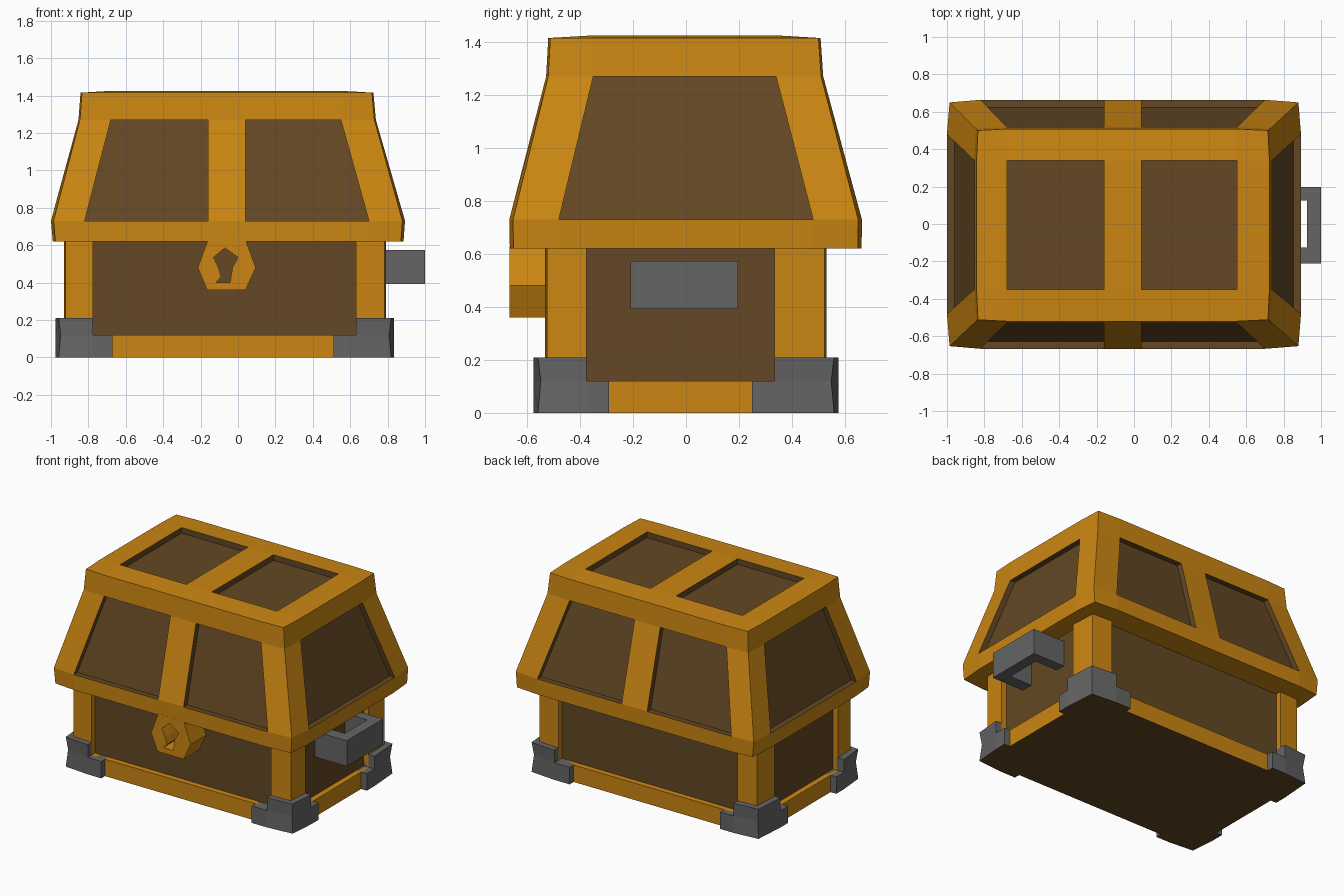
import bpy, bmesh

if "Cube" in bpy.data.objects:
    bpy.data.objects.remove(bpy.data.objects["Cube"])


def material(name, rgb):
    m = bpy.data.materials.new(name)
    m.diffuse_color = (*rgb, 1)
    m.use_nodes = True
    m.node_tree.nodes["Principled BSDF"].inputs["Base Color"].default_value = m.diffuse_color
    return m


GOLD = material("golden_wood", (0.60, 0.24, 0.006))
BROWN = material("dark_wood", (0.125, 0.064, 0.017))
IRON = material("iron", (0.13, 0.13, 0.13))


def finish(bm, name, *mats):
    bmesh.ops.recalc_face_normals(bm, faces=bm.faces[:])
    me = bpy.data.meshes.new(name)
    bm.to_mesh(me)
    bm.free()
    for m in mats:
        me.materials.append(m)
    ob = bpy.data.objects.new(name, me)
    bpy.context.collection.objects.link(ob)
    return ob


def ring(bm, box, z, xs, ys, bow):
    """Rectangular loop with split points on each side and corners pulled in."""
    x0, x1, y0, y1 = box
    b = bow
    pts = [(x0 + b, y0 + b)] + [(x, y0) for x in xs]
    pts += [(x1 - b, y0 + b)] + [(x1, y) for y in ys]
    pts += [(x1 - b, y1 - b)] + [(x, y1) for x in xs[::-1]]
    pts += [(x0 + b, y1 - b)] + [(x0, y) for y in ys[::-1]]
    return [bm.verts.new((x, y, z)) for x, y in pts]


def bridge(bm, a, b):
    n = len(a)
    return [bm.faces.new((a[i], a[(i + 1) % n], b[(i + 1) % n], b[i])) for i in range(n)]


def recess(bm, face, offset, wall_mat):
    """Push a panel straight inwards, leaving side walls."""
    old = list(face.verts)
    new = [bm.verts.new([c + o for c, o in zip(v.co, offset)]) for v in old]
    bm.faces.remove(face)
    for f in bridge(bm, old, new):
        f.material_index = wall_mat
    bm.faces.new(new).material_index = 1


def prism(bm, rings):
    """Closed solid through loops of (x, y, z) points."""
    loops = [[bm.verts.new(p) for p in r] for r in rings]
    for a, b in zip(loops, loops[1:]):
        bridge(bm, a, b)
    bottom = bm.faces.new(loops[0])
    bm.faces.new(loops[-1])
    return bottom


# Lid: four loops, a gridded top and recessed panels
D = 0.04
bm = bmesh.new()
xlow, xhigh = [-0.82, -0.16, 0.04, 0.70], [-0.68, -0.16, 0.04, 0.55]
ylow, yhigh = [-0.48, 0.48], [-0.35, 0.34]
loops = [
    ring(bm, (-0.99, 0.885, -0.665, 0.663), 0.62, xlow, ylow, 0.014),
    ring(bm, (-1.0, 0.893, -0.667, 0.664), 0.73, xlow, ylow, 0.014),
    ring(bm, (-0.853, 0.737, -0.528, 0.518), 1.27, xhigh, yhigh, 0.008),
    ring(bm, (-0.842, 0.724, -0.52, 0.508), 1.415, xhigh, yhigh, 0.008),
]
sides = [bridge(bm, a, b) for a, b in zip(loops, loops[1:])]
bm.faces.new(loops[0])
for i, off in ((1, (0, D, 0)), (3, (0, D, 0)), (6, (-D, 0, 0)),
               (9, (0, -D, 0)), (11, (0, -D, 0)), (14, (D, 0, 0))):
    recess(bm, sides[1][i], off, 1)
t = loops[3]
inner = [[bm.verts.new((x, y, 1.425)) for x in xhigh] for y in yhigh]
rows = [t[0:6], [t[15]] + inner[0] + [t[6]], [t[14]] + inner[1] + [t[7]], t[8:14][::-1]]
for r in range(3):
    for c in range(5):
        f = bm.faces.new((rows[r][c], rows[r][c + 1], rows[r + 1][c + 1], rows[r + 1][c]))
        if r == 1 and c in (1, 3):
            recess(bm, f, (0, 0, -D), 1)
finish(bm, "lid", GOLD, BROWN)

# Body: corner posts and base rail around recessed panels
bm = bmesh.new()
loops = [ring(bm, (-0.93, 0.79, -0.533, 0.53), z, [-0.775, 0.63], [-0.375, 0.335], 0.008)
         for z in (0, 0.12, 0.65)]
sides = [bridge(bm, a, b) for a, b in zip(loops, loops[1:])]
bm.faces.new(loops[0]).material_index = 1
bm.faces.new(loops[2])
for i, off in ((1, (0, D, 0)), (4, (-D, 0, 0)), (7, (0, -D, 0)), (10, (D, 0, 0))):
    recess(bm, sides[1][i], off, 0)
finish(bm, "chest_body", GOLD, BROWN)

# Iron corner feet: tall block with a lower step along each rail
for xn, (xo, xm, xe) in (("left", (-0.975, -0.775, -0.67)), ("right", (0.835, 0.63, 0.51))):
    for yn, (yo, ym, ye) in (("front", (-0.575, -0.375, -0.29)), ("back", (0.575, 0.335, 0.25))):
        sx, sy = (1 if xo < 0 else -1), (1 if yo < 0 else -1)
        xi, yi = xo + sx * 0.08, yo + sy * 0.08
        bm = bmesh.new()
        caps = [prism(bm, [[(xo + sx * b, yo + sy * b, z), (xm, yo, z), (xm, ym, z), (xo, ym, z)]
                           for z, b in ((0, 0.016), (0.12, 0.027), (0.21, 0.016))])]
        for x0, x1, y0, y1 in ((xm, xe, yo, yi), (xo, xi, ym, ye)):
            caps.append(prism(bm, [[(x0, y0, z), (x1, y0, z), (x1, y1, z), (x0, y1, z)]
                                   for z in (0, 0.12)]))
        for f in caps:
            f.material_index = 1
        finish(bm, f"{yn}_{xn}_foot", IRON, BROWN)

# Lock plate with a keyhole cut through it
bm = bmesh.new()
plate = [(-0.16, 0.63), (0.04, 0.63), (0.095, 0.48), (0.04, 0.36), (-0.165, 0.36), (-0.215, 0.48)]
hole = [(-0.07, 0.585), (0.0, 0.535), (-0.03, 0.48), (-0.042, 0.40), (-0.12, 0.40),
        (-0.09, 0.43), (-0.105, 0.48), (-0.13, 0.535)]
edges = []
for outline in (plate, hole):
    vs = [bm.verts.new((x, -0.666, z)) for x, z in outline]
    edges += [bm.edges.new((vs[i - 1], vs[i])) for i in range(len(vs))]
bmesh.ops.triangle_fill(bm, edges=edges, use_beauty=True)
ext = bmesh.ops.extrude_face_region(bm, geom=bm.faces[:], use_keep_orig=True)
for v in ext["geom"]:
    if isinstance(v, bmesh.types.BMVert):
        v.co.y = -0.49
finish(bm, "lock_plate", GOLD)

# Side handle: square U bracket
bm = bmesh.new()
u = [(0.74, -0.21), (1.0, -0.21), (1.0, 0.197), (0.74, 0.197),
     (0.74, 0.125), (0.925, 0.125), (0.925, -0.125), (0.74, -0.125)]
prism(bm, [[(x, y, z) for x, y in u] for z in (0.392, 0.573)])
finish(bm, "side_handle", IRON)
